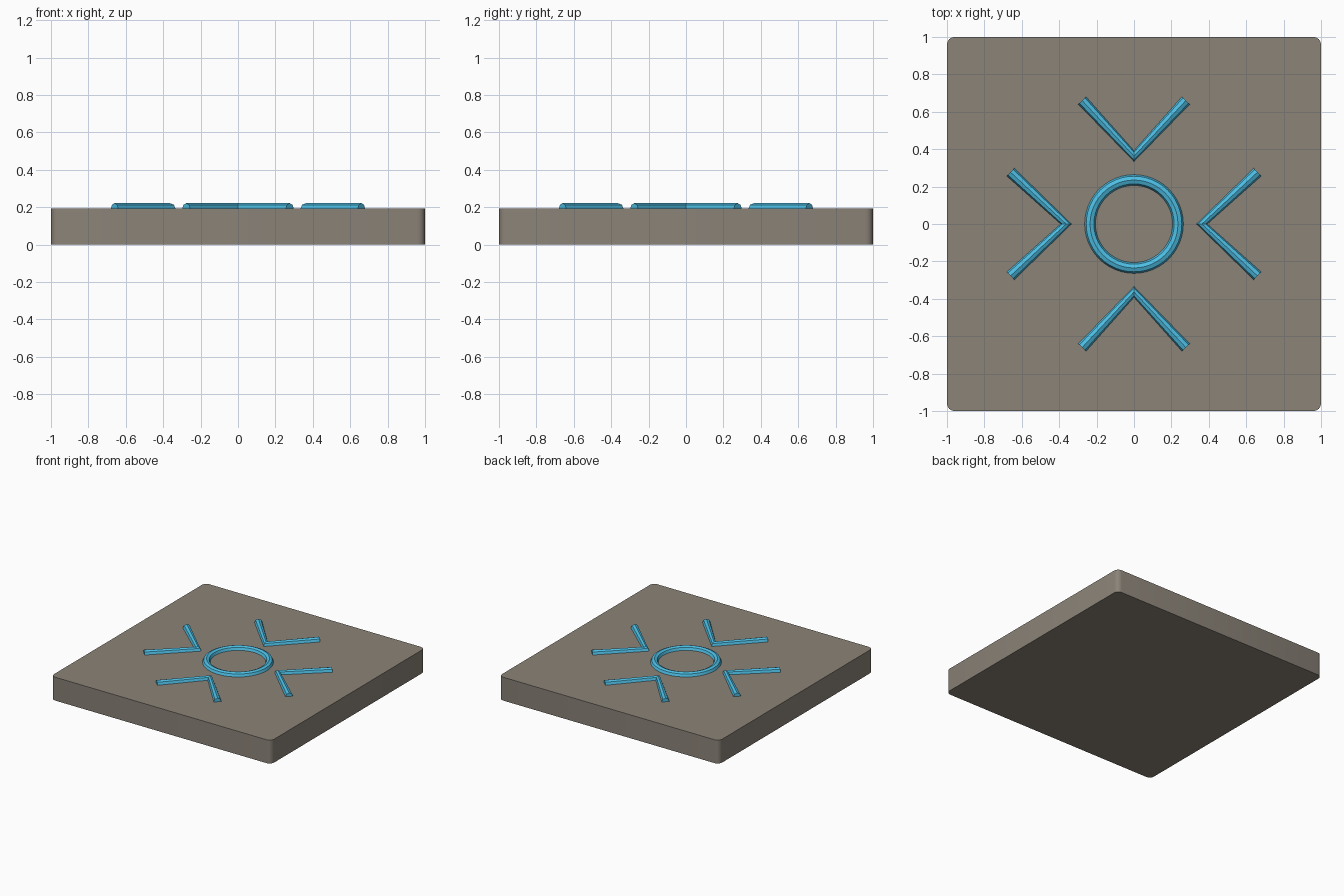
import bpy
import bmesh
from math import cos, sin, pi, radians
from mathutils import Matrix, Vector

cube = bpy.data.objects.get("Cube")
if cube:
    bpy.data.objects.remove(cube, do_unlink=True)

SLAB_TOP = 0.192
TUBE_RADIUS = 0.029


def make_material(name, rgb):
    mat = bpy.data.materials.new(name)
    mat.use_nodes = True
    mat.diffuse_color = (*rgb, 1)
    mat.node_tree.nodes["Principled BSDF"].inputs["Base Color"].default_value = (*rgb, 1)
    return mat


stone = make_material("warm_grey_stone", (0.258, 0.227, 0.188))
blue = make_material("sky_blue", (0.074, 0.515, 0.775))


def activate(obj):
    bpy.ops.object.select_all(action="DESELECT")
    obj.select_set(True)
    bpy.context.view_layer.objects.active = obj


def tube(name, points, cyclic=False):
    """Round bar swept along a path, half sunk into the slab."""
    curve = bpy.data.curves.new(name, "CURVE")
    curve.dimensions = "3D"
    curve.bevel_depth = TUBE_RADIUS
    curve.bevel_resolution = 2
    curve.use_fill_caps = not cyclic
    spline = curve.splines.new("POLY")
    spline.points.add(len(points) - 1)
    for target, p in zip(spline.points, points):
        target.co = (p[0], p[1], SLAB_TOP, 1)
    spline.use_cyclic_u = cyclic
    curve.materials.append(blue)
    obj = bpy.data.objects.new(name, curve)
    bpy.context.collection.objects.link(obj)
    activate(obj)
    bpy.ops.object.convert(target="MESH")
    obj = bpy.context.object
    bpy.ops.object.shade_smooth_by_angle(angle=radians(35))
    return obj


# Slab with rounded upright corners
mesh = bpy.data.meshes.new("slab")
bm = bmesh.new()
bmesh.ops.create_cube(bm, size=1)
bmesh.ops.scale(bm, vec=(2, 2, SLAB_TOP), verts=bm.verts)
bmesh.ops.translate(bm, vec=(0, 0, SLAB_TOP / 2), verts=bm.verts)
upright = [e for e in bm.edges if abs(e.verts[0].co.z - e.verts[1].co.z) > 0.1]
bmesh.ops.bevel(bm, geom=upright, offset=0.04, segments=4, profile=0.5, affect="EDGES")
bm.to_mesh(mesh)
bm.free()
mesh.materials.append(stone)
slab = bpy.data.objects.new("slab", mesh)
bpy.context.collection.objects.link(slab)
activate(slab)
bpy.ops.object.shade_smooth_by_angle(angle=radians(35))

# Central ring
STEPS = 48
tube("centre_ring",
     [(0.235 * cos(2 * pi * i / STEPS), 0.235 * sin(2 * pi * i / STEPS)) for i in range(STEPS)],
     cyclic=True)

# Four chevrons pointing at the ring
chevron = [Vector((-0.277, 0.66, 0)), Vector((0, 0.363, 0)), Vector((0.277, 0.66, 0))]
for i, side in enumerate(("back", "right", "front", "left")):
    turn = Matrix.Rotation(i * pi / 2, 3, "Z")
    name = {"right": "left", "left": "right"}.get(side, side)
    tube(name + "_chevron", [turn @ p for p in chevron])
